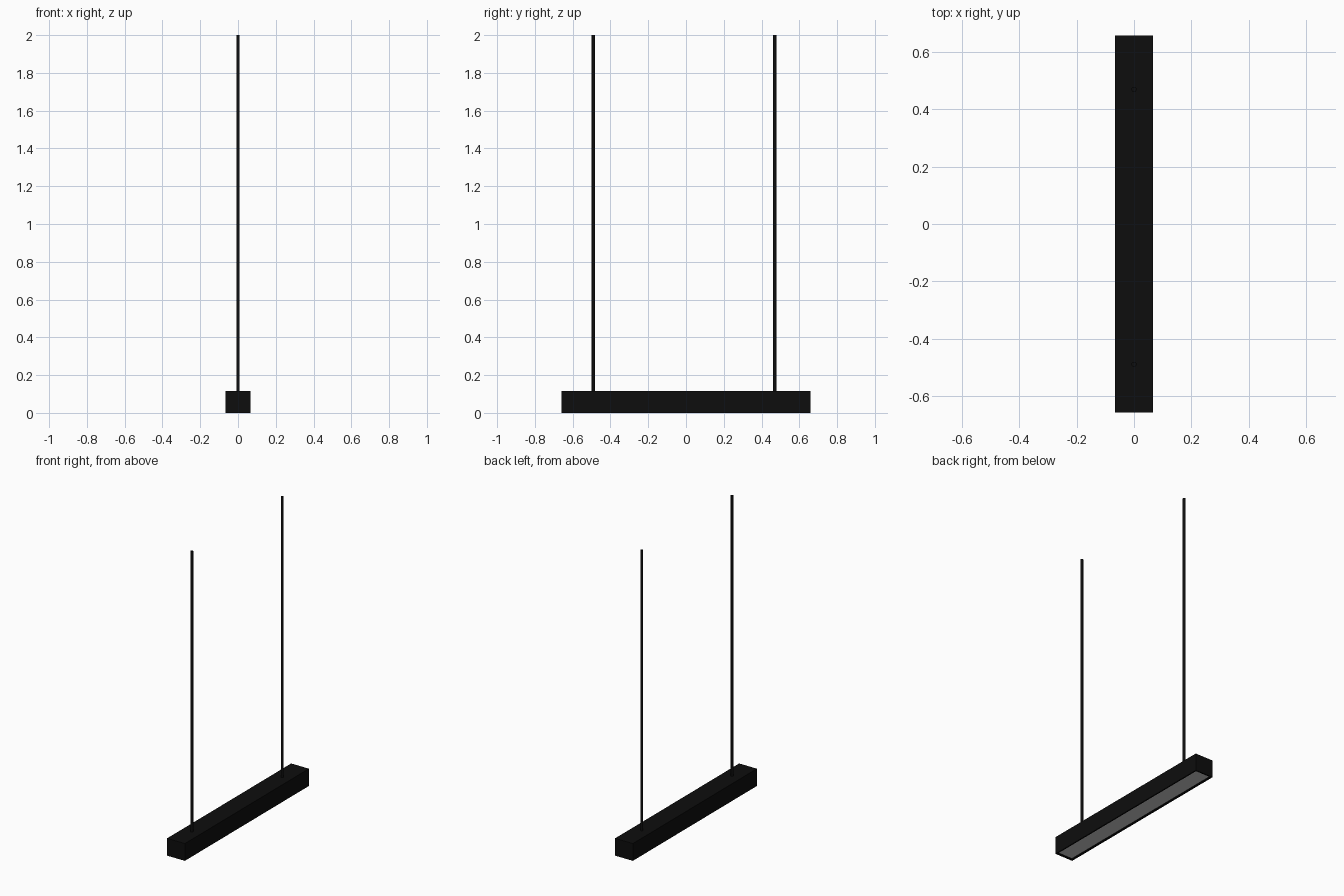
import bpy, bmesh

if "Cube" in bpy.data.objects:
    bpy.data.objects.remove(bpy.data.objects["Cube"])

W, L, H = 0.132, 1.318, 0.116      # housing size
RIM, RECESS = 0.012, 0.006         # bottom frame width and panel setback


def material(name, color):
    mat = bpy.data.materials.new(name)
    mat.diffuse_color = color
    mat.use_nodes = True
    mat.node_tree.nodes["Principled BSDF"].inputs["Base Color"].default_value = mat.diffuse_color
    return mat


black = material("black_metal", (0.004, 0.004, 0.004, 1))
diffuser_grey = material("diffuser", (0.8, 0.8, 0.8, 1))

# Housing: box with a shallow recess in its underside
bm = bmesh.new()
bmesh.ops.create_cube(bm, size=1)
for v in bm.verts:
    v.co = (v.co.x * W, v.co.y * L, (v.co.z + 0.5) * H)
bottom = min(bm.faces, key=lambda f: f.calc_center_median().z)
bmesh.ops.inset_region(bm, faces=[bottom], thickness=RIM)
inner = bmesh.ops.extrude_discrete_faces(bm, faces=[bottom])["faces"][0]
bmesh.ops.translate(bm, verts=inner.verts, vec=(0, 0, RECESS))
bm.faces.remove(inner)             # the panel closes this opening
bmesh.ops.recalc_face_normals(bm, faces=bm.faces)
mesh = bpy.data.meshes.new("housing")
bm.to_mesh(mesh)
bm.free()
mesh.materials.append(black)
bpy.context.collection.objects.link(bpy.data.objects.new("housing", mesh))

# Light panel set into the recess, facing down
bpy.ops.mesh.primitive_plane_add(size=1, location=(0, 0, RECESS), rotation=(3.14159265, 0, 0))
panel = bpy.context.object
panel.name = "light_panel"
panel.scale = (W - 2 * RIM, L - 2 * RIM, 1)
panel.data.materials.append(diffuser_grey)

# Two suspension rods
for name, y in (("front_rod", -0.49), ("back_rod", 0.47)):
    bpy.ops.mesh.primitive_cylinder_add(vertices=16, radius=0.009, depth=2 - H,
                                        location=(0, y, (2 + H) / 2))
    rod = bpy.context.object
    rod.name = name
    rod.data.materials.append(black)
    bpy.ops.object.shade_smooth_by_angle()
